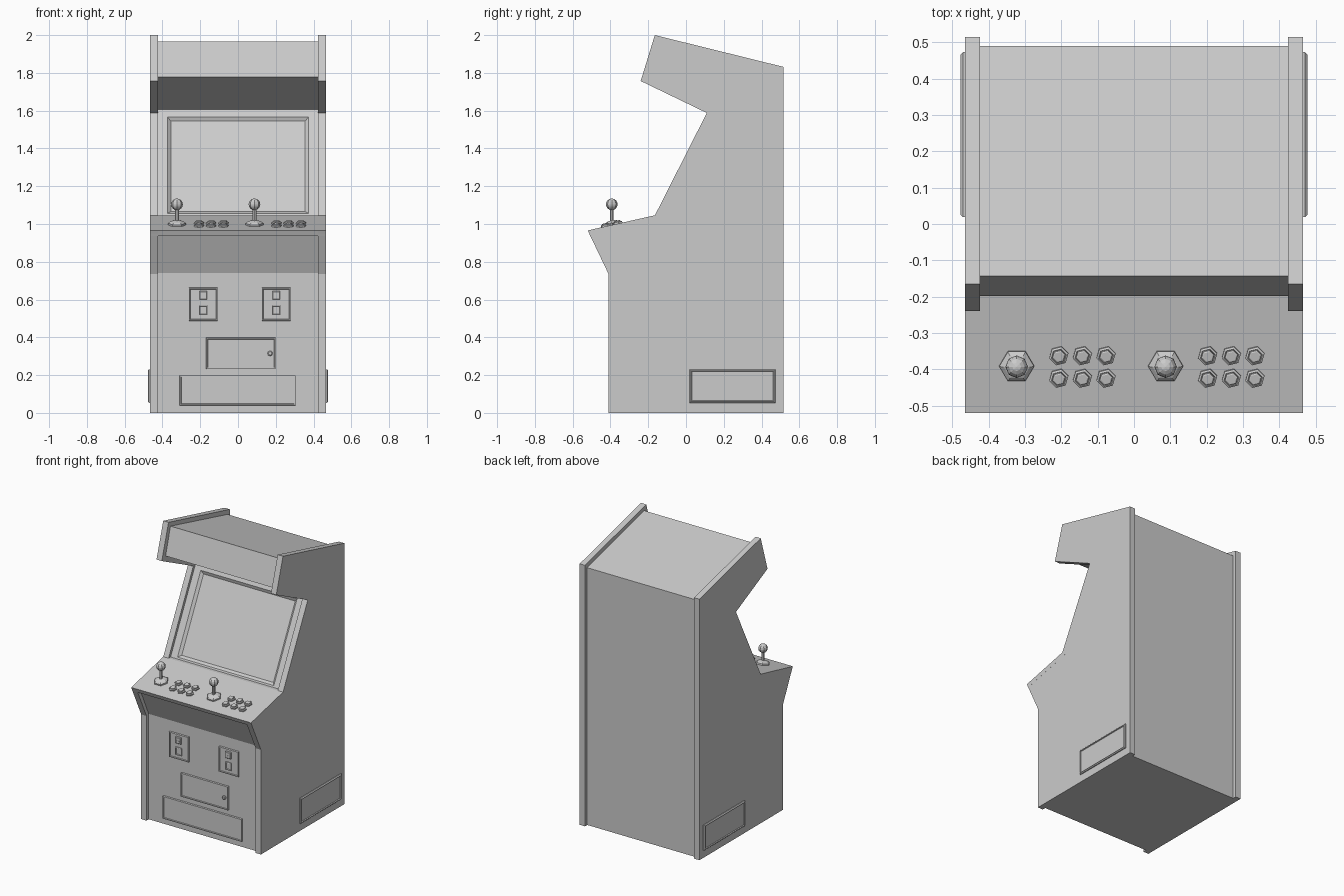
import bpy, bmesh, math
from mathutils import Matrix, Vector

if "Cube" in bpy.data.objects:
    bpy.data.objects.remove(bpy.data.objects["Cube"], do_unlink=True)

GREY = (0.6, 0.6, 0.6, 1)
mat = bpy.data.materials.new("plain grey")
mat.use_nodes = True
mat.diffuse_color = GREY
mat.node_tree.nodes["Principled BSDF"].inputs["Base Color"].default_value = GREY


def finish(name, bm):
    bmesh.ops.recalc_face_normals(bm, faces=bm.faces)
    me = bpy.data.meshes.new(name)
    bm.to_mesh(me)
    bm.free()
    me.materials.append(mat)
    ob = bpy.data.objects.new(name, me)
    bpy.context.collection.objects.link(ob)
    return ob


def prism(profile, x0, x1):
    """Extrude a (y, z) profile from x0 to x1; returns bmesh and its edge faces."""
    bm = bmesh.new()
    a = [bm.verts.new((x0, y, z)) for y, z in profile]
    b = [bm.verts.new((x1, y, z)) for y, z in profile]
    n = len(profile)
    bm.faces.new(a)
    bm.faces.new(b)
    sides = [bm.faces.new((a[i], a[(i + 1) % n], b[(i + 1) % n], b[i])) for i in range(n)]
    bmesh.ops.recalc_face_normals(bm, faces=bm.faces)
    return bm, sides


def loft(name, rings, matrix):
    """Skin a stack of point rings and cap both ends."""
    bm = bmesh.new()
    loops = [[bm.verts.new(matrix @ Vector(p)) for p in ring] for ring in rings]
    n = len(loops[0])
    for lo, hi in zip(loops, loops[1:]):
        for i in range(n):
            bm.faces.new((lo[i], lo[(i + 1) % n], hi[(i + 1) % n], hi[i]))
    bm.faces.new(loops[0])
    bm.faces.new(loops[-1])
    return finish(name, bm)


def plate(name, matrix, w, h, steps):
    """Rectangular plate; steps are (inset, height) pairs."""
    rings = [[(sx * (w / 2 - i), sy * (h / 2 - i), z)
              for sx, sy in ((-1, -1), (1, -1), (1, 1), (-1, 1))] for i, z in steps]
    return loft(name, rings, matrix)


def turned(name, matrix, steps, sides=6):
    """Faceted round part; steps are (radius, height) pairs."""
    rings = [[(r * math.cos(k * math.tau / sides), r * math.sin(k * math.tau / sides), z)
              for k in range(sides)] for r, z in steps]
    return loft(name, rings, matrix)


# Side panels
outline = [(-0.41, 0), (0.515, 0), (0.515, 1.832), (-0.165, 2), (-0.24, 1.757),
           (0.11, 1.588), (-0.165, 1.045), (-0.52, 0.965), (-0.41, 0.735)]
for side, s in (("left", 1), ("right", -1)):
    finish(side + "_side_panel", prism(outline, s * 0.424, s * 0.465)[0])

# Inner body, set back from the side panels, with a recessed screen
inner = [(-0.385, 0), (0.49, 0), (0.49, 1.806), (-0.143, 1.965), (-0.198, 1.777),
         (0.14, 1.605), (-0.142, 1.046), (-0.478, 0.94), (-0.385, 0.74)]
bm, faces = prism(inner, -0.424, 0.424)
screen = faces[5]
bmesh.ops.inset_individual(bm, faces=[screen], thickness=0.05, use_even_offset=True)
slope = Vector((0, 0.282, 0.559)).normalized()
mid = screen.calc_center_median().z
for v in screen.verts:
    v.co += slope * (0.008 if v.co.z > mid else -0.038)
bmesh.ops.inset_individual(bm, faces=[screen], thickness=0.018, depth=-0.015,
                           use_even_offset=True)
finish("cabinet_body", bm)

# Control deck across the full width
deck = [(-0.165, 1.046), (-0.52, 0.966), (-0.507, 0.937), (-0.14, 1.018), (-0.14, 1.046)]
finish("control_deck", prism(deck, -0.4653, 0.4653)[0])

FRONT = Matrix.Rotation(math.pi / 2, 4, "X")


def on_front(x, z, lift=0):
    return Matrix.Translation((x, -0.385 - lift, z)) @ FRONT


# Front doors and coin plates
FRAME = [(0, -0.005), (0.002, 0.012), (0.008, 0.012), (0.010, 0.007)]
plate("lower_panel", on_front(-0.002, 0.119), 0.615, 0.16, FRAME)
plate("service_door", on_front(0.015, 0.315), 0.37, 0.168, FRAME)
turned("door_lock", on_front(0.17, 0.315, 0.006), [(0.014, 0), (0.014, 0.008), (0.009, 0.012)], 8)
for side, x in (("right", -0.184), ("left", 0.2025)):
    plate(side + "_coin_plate", on_front(x, 0.575), 0.154, 0.178, FRAME)
    plate(side + "_coin_slot", on_front(x, 0.622, 0.006), 0.042, 0.046,
          [(0, 0), (0, 0.008), (0.004, 0.012)])
    plate(side + "_coin_slit", on_front(x, 0.618, 0.017), 0.022, 0.005, [(0, 0), (0, 0.003)])
    plate(side + "_coin_return", on_front(x, 0.544, 0.006), 0.046, 0.054,
          [(0, 0), (0, 0.008), (0.004, 0.01), (0.007, 0.004)])

# Vent plates low on both sides
for side, s in (("left", 1), ("right", -1)):
    place = (Matrix.Translation((s * 0.465, 0.246, 0.142))
             @ Matrix.Rotation(s * math.pi / 2, 4, "Z") @ FRONT)
    plate(side + "_vent_plate", place, 0.454, 0.178,
          [(0, -0.005), (0, 0.006), (0.006, 0.012), (0.009, 0.012), (0.012, 0.006)])

# Joysticks and buttons on the sloping deck
TILT = Matrix.Rotation(math.atan2(0.08, 0.355), 4, "X")


def on_deck(x, y):
    return Matrix.Translation((x, y, 0.966 + (y + 0.52) * 0.2254)) @ TILT


for player, x in (("first", -0.323), ("second", 0.087)):
    turned(player + "_joystick_base", on_deck(x, -0.39),
           [(0.048, -0.005), (0.048, 0.01), (0.036, 0.018), (0.018, 0.024)])
    turned(player + "_joystick_shaft", Matrix.Translation((x, -0.393, 0)),
           [(0.01, 0.99), (0.01, 1.085)], 8)
    ball = bmesh.new()
    bmesh.ops.create_uvsphere(ball, u_segments=8, v_segments=8, radius=0.031,
                              matrix=Matrix.Translation((x, -0.393, 1.104)))
    finish(player + "_joystick_ball", ball)
    for col in range(3):
        for row, y in enumerate((-0.362, -0.424)):
            spin = Matrix.Rotation(0.25, 4, "Z")
            turned(f"{player}_button_{row * 3 + col + 1}",
                   on_deck(x + 0.116 + col * 0.065, y) @ spin,
                   [(0.027, -0.004), (0.027, 0.008), (0.021, 0.011), (0.019, 0.008),
                    (0.018, 0.015), (0.014, 0.017)])
